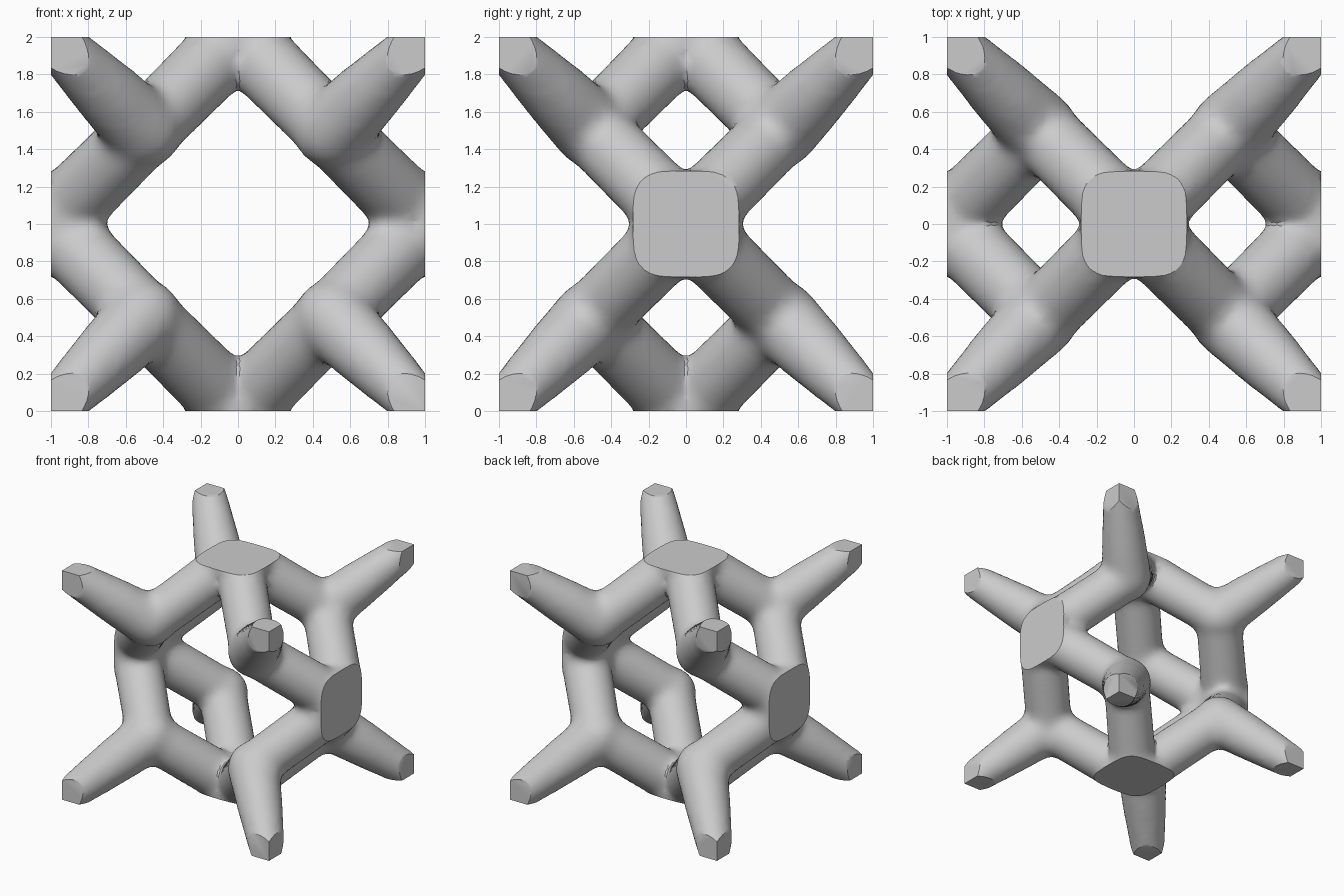
import bpy, bmesh
from itertools import product
from mathutils import Vector, Matrix

if "Cube" in bpy.data.objects:
    bpy.data.objects.remove(bpy.data.objects["Cube"])

CENTRE = Vector((0, 0, 1))
bm = bmesh.new()

def strut(a, b, r1, r2):
    """Tapered round strut from a to b."""
    a, b = Vector(a), Vector(b)
    d = b - a
    m = (Matrix.Translation(CENTRE + (a + b) / 2)
         @ Vector((0, 0, 1)).rotation_difference(d).to_matrix().to_4x4())
    bmesh.ops.create_cone(bm, cap_ends=True, segments=16, radius1=r1,
                          radius2=r2, depth=d.length, matrix=m)

def ball(p, r):
    bmesh.ops.create_icosphere(bm, subdivisions=3, radius=r,
                               matrix=Matrix.Translation(CENTRE + Vector(p)))

# eight inner nodes, each tied to its corner, a side hub and a top/bottom hub
for sx, sy, sz in product((-1, 1), repeat=3):
    node = Vector((sx, sy, sz)) * 0.5
    ball(node, 0.205)
    strut(node, node * 1.4, 0.21, 0.185)
    strut(node * 1.4, node * 2.2, 0.185, 0.115)
    for hub in (Vector((sx, 0, 0)), Vector((0, 0, sz))):
        strut(node, hub, 0.192, 0.20)

# hubs on the left, right, top and bottom faces
for s in (-1, 1):
    ball((s, 0, 0), 0.29)
    ball((0, 0, s), 0.29)

mesh = bpy.data.meshes.new("lattice_cell")
bm.to_mesh(mesh)
bm.free()
lattice = bpy.data.objects.new("lattice_cell", mesh)
bpy.context.collection.objects.link(lattice)

# cube that trims the struts flush with the cell faces
bpy.ops.mesh.primitive_cube_add(size=2, location=CENTRE)
cutter = bpy.context.object
cutter.name = "cell_bounds"
cutter.hide_render = True

# fuse, soften the joints, then trim
bpy.context.view_layer.objects.active = lattice
cutter.select_set(False)
lattice.select_set(True)
fuse = lattice.modifiers.new("fuse", 'REMESH')
fuse.mode = 'VOXEL'
fuse.voxel_size = 0.035
soft = lattice.modifiers.new("soften", 'SMOOTH')
soft.factor = 0.5
soft.iterations = 10
trim = lattice.modifiers.new("trim", 'BOOLEAN')
trim.operation = 'INTERSECT'
trim.solver = 'EXACT'
trim.object = cutter
for name in ("fuse", "soften", "trim"):
    bpy.ops.object.modifier_apply(modifier=name)
bpy.data.objects.remove(cutter)
bpy.ops.object.shade_smooth_by_angle(angle=0.6)
